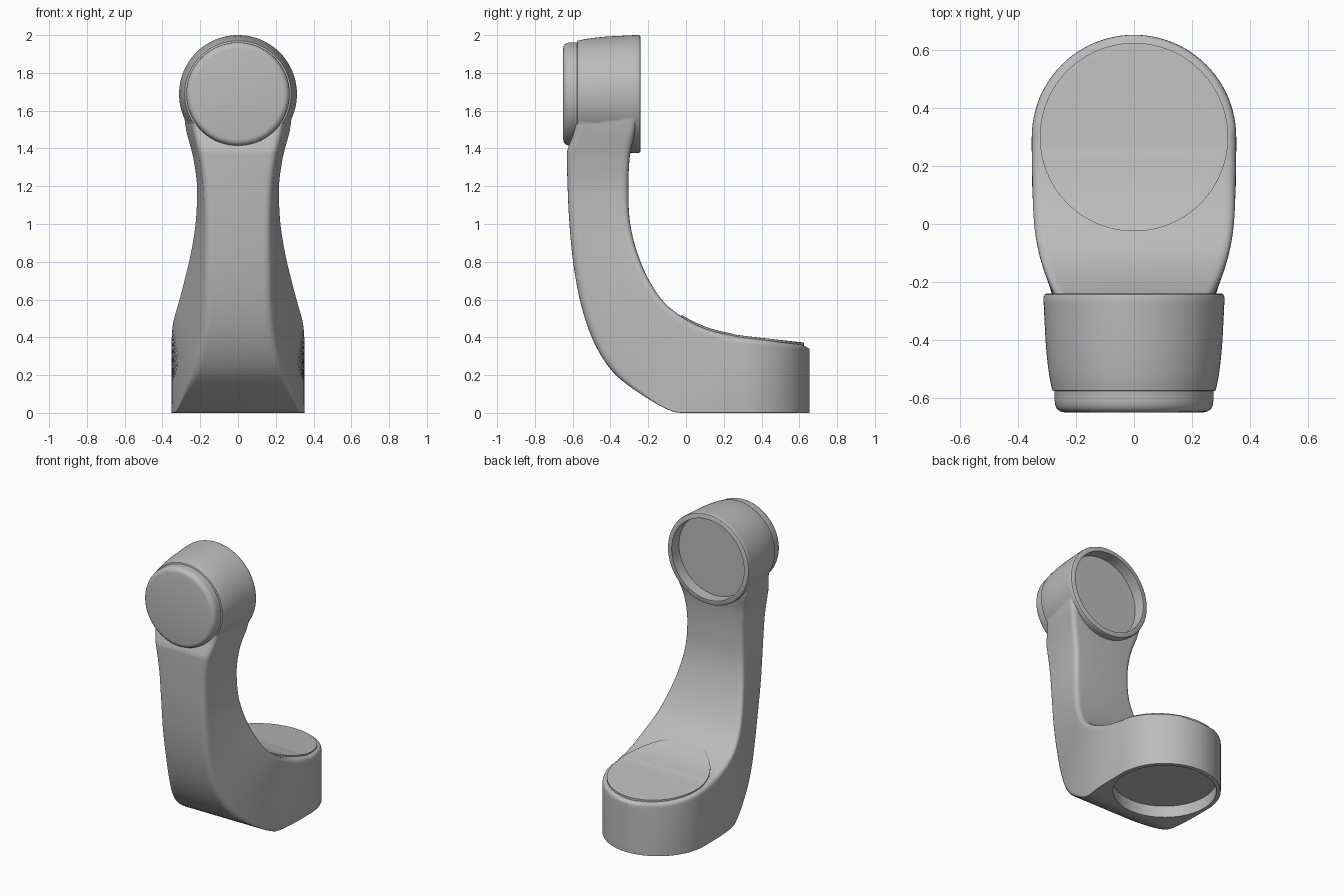
import bpy, bmesh, math
from mathutils import Vector

cube = bpy.data.objects.get("Cube")
if cube:
    bpy.data.objects.remove(cube, do_unlink=True)

grey = bpy.data.materials.new("satin grey")
grey.use_nodes = True
colour = (0.5, 0.5, 0.5, 1)
grey.diffuse_color = colour
grey.node_tree.nodes["Principled BSDF"].inputs["Base Color"].default_value = colour

FOOT_Y, FOOT_R = 0.30, 0.353
HEAD_Z = 1.688


def loft(name, rings):
    """Skin a list of equal closed rings and cap both ends."""
    bm = bmesh.new()
    loops = [[bm.verts.new(p) for p in ring] for ring in rings]
    n = len(loops[0])
    for a, b in zip(loops, loops[1:]):
        for k in range(n):
            m = (k + 1) % n
            bm.faces.new((a[k], a[m], b[m], b[k]))
    bm.faces.new(loops[0][::-1])
    bm.faces.new(loops[-1])
    bmesh.ops.recalc_face_normals(bm, faces=bm.faces)
    mesh = bpy.data.meshes.new(name)
    bm.to_mesh(mesh)
    bm.free()
    mesh.materials.append(grey)
    obj = bpy.data.objects.new(name, mesh)
    bpy.context.collection.objects.link(obj)
    return obj


def turned(name, profile, place, n=96):
    """Revolve (radius, distance) pairs; place maps the axis into the model."""
    angles = [2 * math.pi * k / n for k in range(n)]
    return loft(name, [[place(r * math.cos(a), r * math.sin(a), d) for a in angles]
                       for r, d in profile])


def head_axis(u, v, d):
    return Vector((u, d, HEAD_Z + v))


def foot_axis(u, v, d):
    return Vector((u, FOOT_Y + v, d))


def activate(obj):
    bpy.ops.object.select_all(action='DESELECT')
    obj.select_set(True)
    bpy.context.view_layer.objects.active = obj


def combine(obj, tool, operation):
    mod = obj.modifiers.new(operation, 'BOOLEAN')
    mod.operation, mod.object, mod.solver = operation, tool, 'EXACT'
    activate(obj)
    bpy.ops.object.modifier_apply(modifier=mod.name)
    bpy.data.objects.remove(tool, do_unlink=True)


def smooth(obj, degrees=35):
    activate(obj)
    bpy.ops.object.shade_smooth_by_angle(angle=math.radians(degrees))


def spline(points, steps):
    """Pass a smooth curve through a list of number tuples."""
    out = []
    for i in range(len(points) - 1):
        a, b, c, d = (Vector(points[min(max(i + j, 0), len(points) - 1)])
                      for j in (-1, 0, 1, 2))
        for s in range(steps):
            t = s / steps
            out.append(b + (c - a) * (t / 2) + (2 * a - 5 * b + 4 * c - d) * (t * t / 2)
                       + (3 * b - a - 3 * c + d) * (t ** 3 / 2))
    out.append(Vector(points[-1]))
    return out


def section(oy, oz, iy, iz, wo, wi, round_out, round_in):
    """Rounded trapezium between the outer and inner edge of the arm."""
    outer, inner = Vector((0, oy, oz)), Vector((0, iy, iz))
    side = Vector((1, 0, 0))
    corners = [(outer - side * wo, round_out), (outer + side * wo, round_out),
               (inner + side * wi, round_in), (inner - side * wi, round_in)]
    ring = []
    for k, (c, r) in enumerate(corners):
        p, q = corners[k - 1][0] - c, corners[(k + 1) % 4][0] - c
        p, q = (v.normalized() * min(r, v.length * 0.45) for v in (p, q))
        for s in range(6):
            t = s / 5
            ring.append(c + p * (1 - t) ** 2 + q * t ** 2)
    return ring


# Arm stations: outer y, outer z, inner y, inner z, outer half width, inner half width
stations = [
    (-.575, 1.62, -.255, 1.62, .26, .295),
    (-.59, 1.5, -.268, 1.5, .235, .28),
    (-.625, 1.4, -.29, 1.4, .21, .254),
    (-.63, 1.35, -.3, 1.33, .2, .238),
    (-.627, 1.2, -.305, 1.2, .18, .222),
    (-.617, 1, -.298, 1.02, .172, .229),
    (-.595, .78, -.262, .86, .172, .255),
    (-.555, .57, -.2, .71, .175, .292),
    (-.49, .38, -.12, .59, .195, .325),
    (-.39, .22, -.03, .515, .235, .346),
    (-.24, .1, .06, .465, .285, .353),
    (-.06, .004, .15, .432, .33, .353),
    (.1, 0, .23, .414, .35, .353),
    (FOOT_Y, 0, FOOT_Y, .4, FOOT_R, FOOT_R),
]
rings = []
for y0, z0, y1, z1, w0, w1 in spline(stations, 5):
    rings.append(section(y0, max(z0, 0), y1, z1, w0, min(w1, FOOT_R),
                         0.04 * min(1, max(z0, 0) * 4 + 0.1), 0.04))
# Round nose of the foot
for k in range(1, 25):
    a = math.radians(89.8 * k / 24)
    y, w = FOOT_Y + FOOT_R * math.sin(a), FOOT_R * math.cos(a)
    top = 0.4 - 0.045 * math.sin(a) - 0.15 * max(0, math.sin(a) - 0.9)
    rings.append(section(y, 0, y, top, w, w, 0.004, 0.03))
arm = loft("arm", rings)

# Head barrel joined to the arm, then sockets cut in the head and foot
barrel_side = spline([(.282, -.574), (.293, -.52), (.304, -.42), (.312, -.27)], 8)
barrel = turned("barrel", [(.272, -.578)] + barrel_side
                + [(.312, -.252), (.309, -.244), (.302, -.24)], head_axis)
combine(arm, barrel, 'UNION')
combine(arm, turned("head_cutter", [(.278, -.32), (.278, -.1)], head_axis), 'DIFFERENCE')
combine(arm, turned("foot_cutter", [(.325, .08), (.325, -.1)], foot_axis), 'DIFFERENCE')
smooth(arm)

# Round cap on the front of the head
cap = turned("head_cap", [(.24, -.65), (.255, -.647), (.266, -.638), (.272, -.625),
                          (.274, -.61), (.274, -.5)], head_axis)
smooth(cap)

# Thin lid following the top of the foot
slope = spline([s[2:4] for s in stations[8:]] + [(FOOT_Y + FOOT_R, .36)], 12)


def top_height(y):
    for a, b in zip(slope, slope[1:]):
        if a.x <= y <= b.x:
            return a.y + (b.y - a.y) * (y - a.x) / (b.x - a.x)
    return slope[-1].y


def lid_point(u, v, d):
    return Vector((u, FOOT_Y + v, top_height(FOOT_Y + v) + d))


lid = turned("foot_lid", [(.325, -.03), (.325, .008)]
             + [(.325 * (1 - k / 20), .009) for k in range(1, 20)], lid_point)
smooth(lid)
